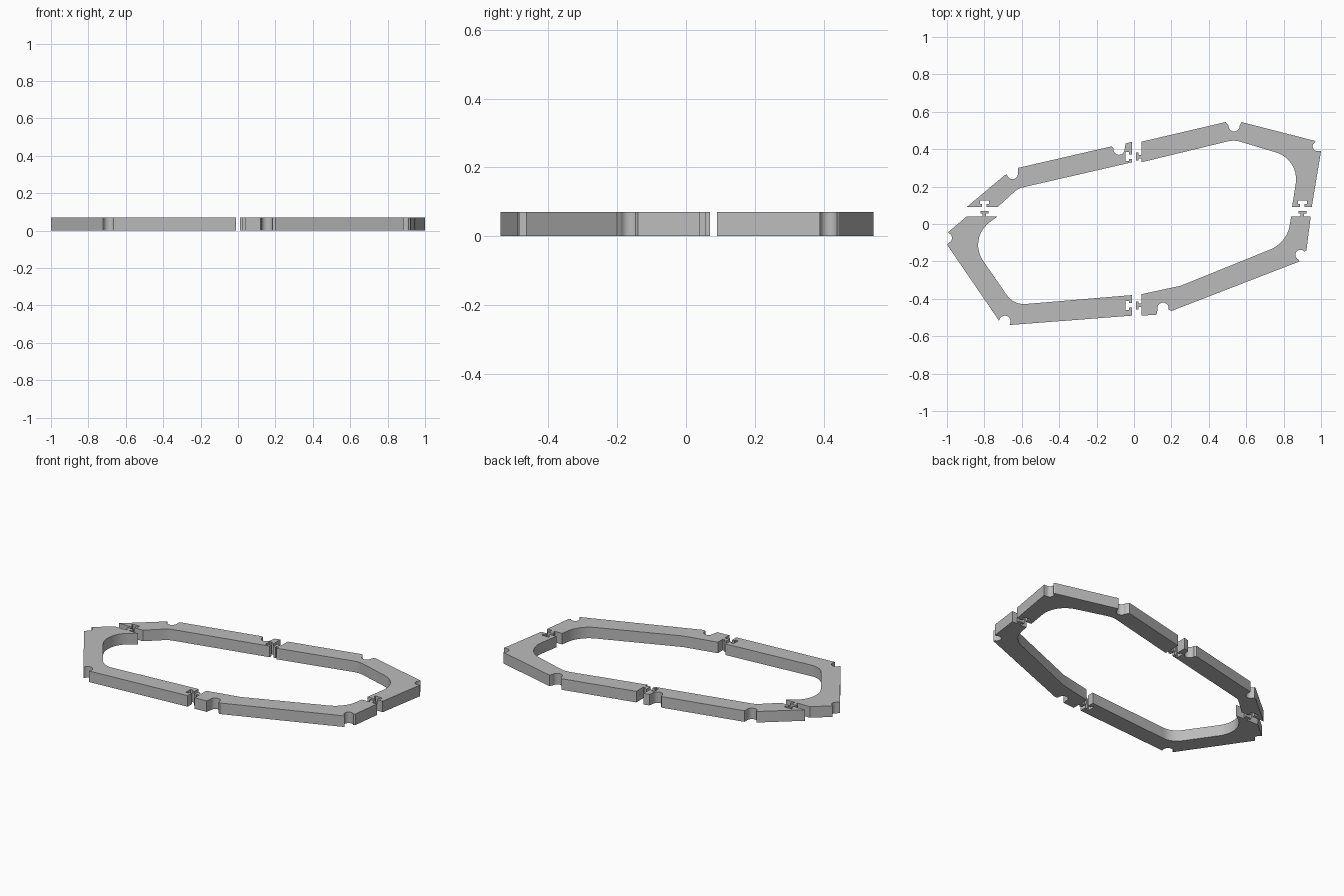
import bpy, bmesh
from math import radians, cos, sin, tan
from mathutils import Vector

HEIGHT = 0.07

cube = bpy.data.objects.get("Cube")
if cube:
    bpy.data.objects.remove(cube, do_unlink=True)

grey = bpy.data.materials.new("plain_grey")
grey.use_nodes = True
colour = (0.5, 0.5, 0.5, 1)
grey.diffuse_color = colour
grey.node_tree.nodes["Principled BSDF"].inputs["Base Color"].default_value = colour


def notch(x, y, r, start, end, steps=14):
    """Round bite out of the outer edge, from start to end angle."""
    angles = [radians(start + (end - start) * i / steps) for i in range(steps + 1)]
    return [(x + r * cos(a), y + r * sin(a)) for a in angles]


def fillet(before, corner, after, r, steps=12):
    """Rounded inner corner between two straight edges."""
    c = Vector(corner)
    u = (Vector(before) - c).normalized()
    v = (Vector(after) - c).normalized()
    half = u.angle(v) / 2
    start = c + u * r / tan(half)
    centre = c + (u + v).normalized() * r / sin(half)
    spoke = start - centre
    sweep = spoke.angle_signed(c + v * r / tan(half) - centre)
    points = []
    for i in range(steps + 1):
        a = -sweep * i / steps
        points.append((centre.x + spoke.x * cos(a) - spoke.y * sin(a),
                       centre.y + spoke.x * sin(a) + spoke.y * cos(a)))
    return points


def joint(x, y, dx, dy, out):
    """T-shaped tab (out > 0) or matching socket (out < 0) on a clockwise edge."""
    side = abs(out)
    neck, head, mid, deep = 0.01 * side, 0.021 * side, 0.015 * out, 0.03 * out
    shape = [(-neck, 0), (-neck, mid), (-head, mid), (-head, deep),
             (head, deep), (head, mid), (neck, mid), (neck, 0)]
    return [(x + s * dx - o * dy, y + s * dy + o * dx) for s, o in shape]


TAB, SOCKET = 1, -1.15


def plate(name, outline):
    """Extrude a flat outline into one frame segment."""
    bm = bmesh.new()
    face = bm.faces.new([bm.verts.new((x, y, 0)) for x, y in outline])
    ext = bmesh.ops.extrude_face_region(bm, geom=[face])
    top = [g for g in ext["geom"] if isinstance(g, bmesh.types.BMVert)]
    bmesh.ops.translate(bm, verts=top, vec=(0, 0, HEIGHT))
    bmesh.ops.recalc_face_normals(bm, faces=bm.faces)
    mesh = bpy.data.meshes.new(name)
    bm.to_mesh(mesh)
    bm.free()
    mesh.materials.append(grey)
    obj = bpy.data.objects.new(name, mesh)
    bpy.context.collection.objects.link(obj)
    bpy.ops.object.select_all(action="DESELECT")
    obj.select_set(True)
    bpy.context.view_layer.objects.active = obj
    bpy.ops.object.shade_smooth_by_angle(angle=radians(30))


# Back right segment: sockets at both ends
plate("back_right_segment",
      [(-0.895, 0.09), (-0.69, 0.262)]
      + notch(-0.65, 0.27, 0.03, 190, 375)
      + [(-0.62, 0.3), (-0.12, 0.415)]
      + notch(-0.08, 0.4, 0.03, 170, 360)
      + [(-0.045, 0.43), (-0.01, 0.44)]
      + joint(-0.01, 0.36, 0, -1, SOCKET)
      + [(-0.01, 0.33)]
      + fillet((-0.01, 0.33), (-0.62, 0.19), (-0.73, 0.09), 0.1)
      + [(-0.73, 0.09)]
      + joint(-0.8, 0.09, -1, 0, SOCKET))

# Back left segment: tab towards the right, socket towards the front
plate("back_left_segment",
      [(0.04, 0.44), (0.49, 0.545)]
      + notch(0.535, 0.525, 0.03, 180, 360)
      + [(0.575, 0.545), (0.965, 0.445)]
      + notch(0.98, 0.415, 0.025, 110, 280)
      + [(1, 0.39), (0.95, 0.09)]
      + joint(0.9, 0.09, -1, 0, SOCKET)
      + [(0.845, 0.09)]
      + fillet((0.845, 0.09), (0.885, 0.345), (0.535, 0.45), 0.15)
      + fillet((0.885, 0.345), (0.535, 0.45), (0.04, 0.33), 0.13)
      + [(0.04, 0.33)]
      + joint(0.04, 0.36, 0, 1, TAB))

# Front left segment: tabs at both ends
plate("front_left_segment",
      [(0.84, 0.04)]
      + joint(0.9, 0.04, 1, 0, TAB)
      + [(0.945, 0.04), (0.922, -0.14)]
      + notch(0.89, -0.165, 0.027, 40, 245)
      + [(0.885, -0.2), (0.2, -0.465)]
      + notch(0.155, -0.45, 0.03, -15, 195)
      + [(0.12, -0.485), (0.04, -0.49)]
      + joint(0.04, -0.435, 0, 1, TAB)
      + [(0.04, -0.375), (0.25, -0.33)]
      + fillet((0.25, -0.33), (0.818, -0.1), (0.84, 0.04), 0.17))

# Front right segment: socket towards the left, tab towards the back
plate("front_right_segment",
      [(-0.01, -0.38)]
      + joint(-0.01, -0.435, 0, -1, SOCKET)
      + [(-0.01, -0.49), (-0.665, -0.54)]
      + notch(-0.69, -0.52, 0.03, -5, 165)
      + [(-0.723, -0.515), (-1, -0.11)]
      + notch(-1, -0.075, 0.027, -60, 60)
      + [(-0.995, -0.045), (-0.895, 0.04)]
      + joint(-0.8, 0.04, 1, 0, TAB)
      + [(-0.73, 0.04)]
      + fillet((-0.73, 0.04), (-0.89, -0.077), (-0.643, -0.433), 0.15)
      + fillet((-0.89, -0.077), (-0.643, -0.433), (-0.01, -0.38), 0.11))
